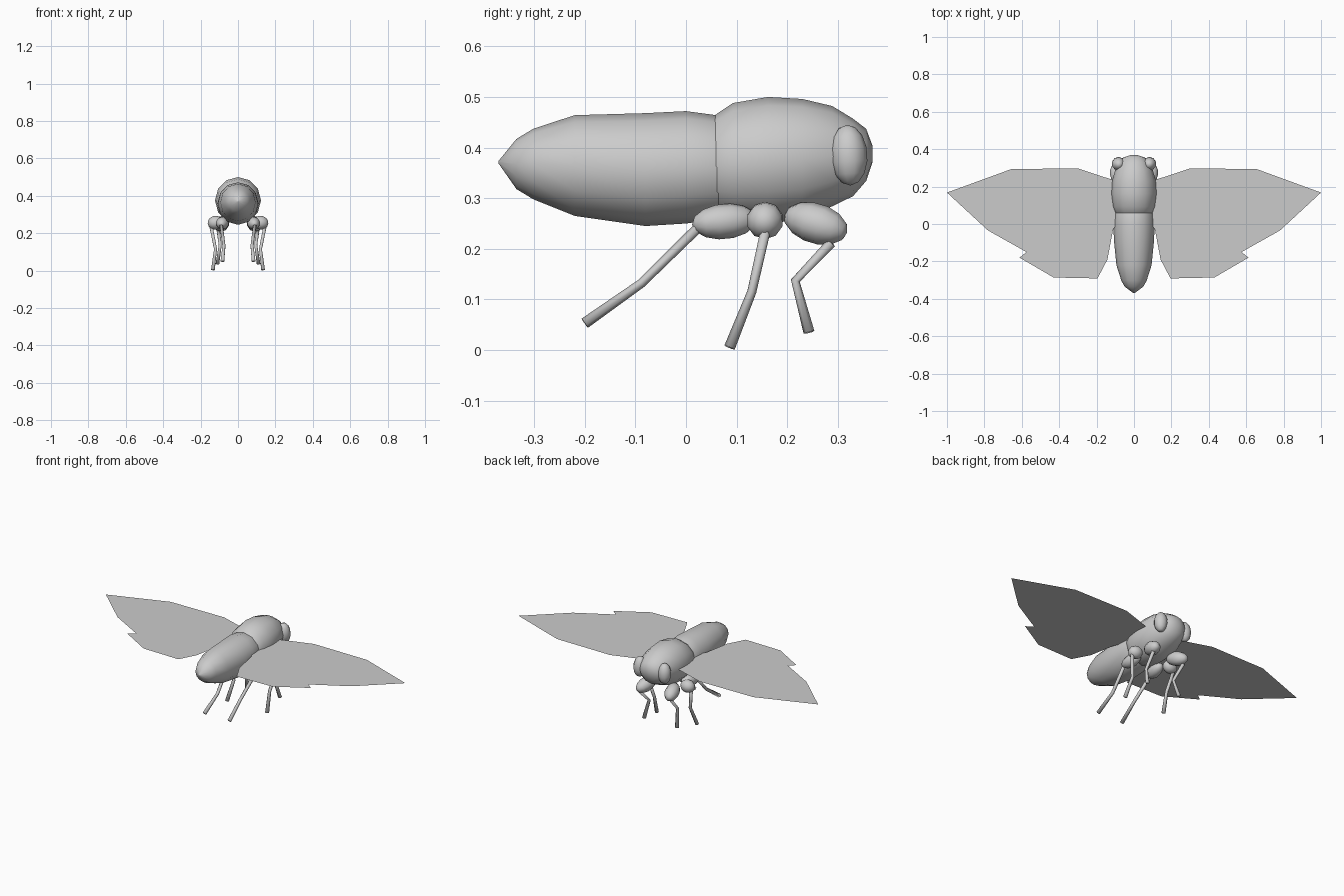
import bpy, bmesh, math
from mathutils import Vector, Matrix

if "Cube" in bpy.data.objects:
    bpy.data.objects.remove(bpy.data.objects["Cube"])


def finish(name, bm, smooth=True):
    bmesh.ops.recalc_face_normals(bm, faces=bm.faces)
    me = bpy.data.meshes.new(name)
    bm.to_mesh(me)
    bm.free()
    for p in me.polygons:
        p.use_smooth = smooth
    ob = bpy.data.objects.new(name, me)
    bpy.context.collection.objects.link(ob)
    return ob


def loft(name, sections, n=12):
    # sections along y: (y, bottom z, top z, half width); closed with a fan at each end
    bm = bmesh.new()
    rings = []
    for y, lo, hi, rx in sections:
        zc, rz = (lo + hi) / 2, (hi - lo) / 2
        rings.append([bm.verts.new((rx * math.sin(2 * math.pi * i / n), y,
                                    zc + rz * math.cos(2 * math.pi * i / n))) for i in range(n)])
    for a, b in zip(rings, rings[1:]):
        for i in range(n):
            bm.faces.new((a[i], a[(i + 1) % n], b[(i + 1) % n], b[i]))
    bm.faces.new(rings[0])
    bm.faces.new(rings[-1])
    return finish(name, bm)


def ellipsoid(name, a, b, r, seg=10, rings=7):
    # egg shape stretched from point a to point b
    a, b = Vector(a), Vector(b)
    d = b - a
    m = (Matrix.Translation((a + b) / 2) @ d.to_track_quat('Z', 'Y').to_matrix().to_4x4()
         @ Matrix.Diagonal((r, r, d.length / 2, 1)))
    bm = bmesh.new()
    bmesh.ops.create_uvsphere(bm, u_segments=seg, v_segments=rings, radius=1, matrix=m)
    return finish(name, bm)


def tube(name, pts, radii, n=6):
    pts = [Vector(p) for p in pts]
    bm = bmesh.new()
    rings = []
    for k, p in enumerate(pts):
        t = (pts[min(k + 1, len(pts) - 1)] - pts[max(k - 1, 0)]).normalized()
        u = t.cross(Vector((1, 0, 0))).normalized()
        v = t.cross(u)
        rings.append([bm.verts.new(p + radii[k] * (u * math.cos(2 * math.pi * i / n)
                                                   + v * math.sin(2 * math.pi * i / n)))
                      for i in range(n)])
    for a, b in zip(rings, rings[1:]):
        for i in range(n):
            bm.faces.new((a[i], a[(i + 1) % n], b[(i + 1) % n], b[i]))
    bm.faces.new(rings[0])
    bm.faces.new(rings[-1])
    return finish(name, bm)


# Abdomen
loft("abdomen", [(-.37, .368, .374, .003), (-.335, .318, .417, .05), (-.302, .298, .437, .068),
                 (-.22, .265, .464, .094), (-.08, .245, .468, .108), (0, .25, .472, .109),
                 (.06, .258, .464, .104), (.12, .28, .44, .08)])

# Thorax and head
loft("thorax_and_head", [(.04, .29, .45, .085), (.06, .262, .466, .104), (.093, .253, .488, .115),
                         (.162, .25, .5, .123), (.23, .258, .496, .118), (.289, .284, .482, .1),
                         (.33, .304, .457, .082), (.356, .334, .437, .058), (.368, .37, .405, .02)])

# Flat wing outline, right side
wing = [(.07, .2), (.12, .238), (.30, .297), (.655, .294), (1, .168), (.78, -.035), (.575, -.15),
        (.612, -.18), (.43, -.286), (.195, -.291), (.142, -.19), (.112, -.03), (.07, .03)]

# Legs: hip start, hip end, hip radius, then knee, shin joint and foot
legs = {
    "front": ((.07, .195, .268), (.105, .318, .232), .04,
              [(.105, .287, .212), (.095, .216, .137), (.11, .243, .035)]),
    "middle": ((.08, .157, .262), (.162, .155, .25), .037,
               [(.145, .158, .24), (.12, .13, .115), (.134, .086, .005)]),
    "hind": ((.075, .14, .26), (.09, .012, .248), .035,
             [(.09, .025, .243), (.075, -.088, .132), (.083, -.2, .053)]),
}

for side, s in (("right", 1), ("left", -1)):
    def flip(p):
        return (p[0] * s, p[1], p[2])

    bm = bmesh.new()
    face = bm.faces.new([bm.verts.new((x * s, y, .385)) for x, y in wing])
    # upper side faces up
    w = finish(side + "_wing", bm, False)
    if w.data.polygons[0].normal.z < 0:
        w.data.flip_normals()

    # Eye
    ellipsoid(side + "_eye", flip((.085, .325, .325)), flip((.08, .318, .445)), .037)

    # Hips and legs
    for name, (a, b, r, path) in legs.items():
        ellipsoid(f"{side}_{name}_hip", flip(a), flip(b), r)
        tube(f"{side}_{name}_leg", [flip(p) for p in path], [.01, .009, .011])
